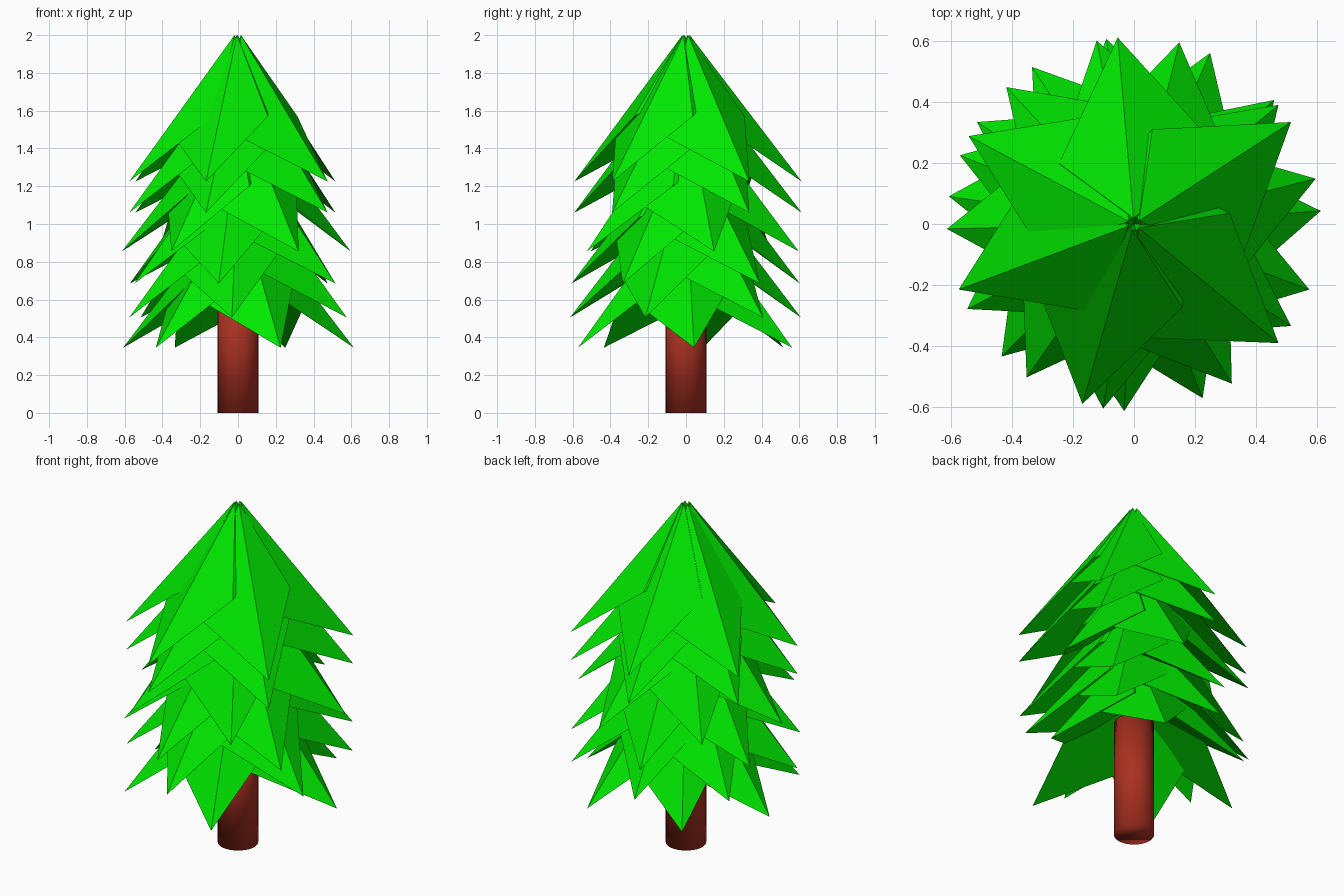
import bpy, bmesh, math
from mathutils import Matrix, Vector

if "Cube" in bpy.data.objects:
    bpy.data.objects.remove(bpy.data.objects["Cube"])


def material(name, rgb):
    m = bpy.data.materials.new(name)
    m.diffuse_color = (*rgb, 1.0)
    m.use_nodes = True
    m.node_tree.nodes["Principled BSDF"].inputs["Base Color"].default_value = m.diffuse_color
    return m


green = material("leaf green", (0.0, 0.8, 0.0))
brown = material("bark red brown", (0.40, 0.03, 0.015))

# Trunk: fully smooth-shaded cylinder reaching into the foliage
bpy.ops.mesh.primitive_cylinder_add(vertices=32, radius=0.108, depth=0.68, location=(0, 0, 0.34))
trunk = bpy.context.object
trunk.name = "trunk"
trunk.data.materials.append(brown)
bpy.ops.object.shade_smooth()

# One drooping bough: a skewed pyramid over a tilted, stretched pentagon
APEX = Vector((0.02, 0.0, 0.77))
BASE = [Vector(p) for p in (
    (0.615, 0.0, -0.005),    # outer tip
    (0.22, 0.228, 0.34),     # left shoulder
    (0.0, 0.168, 0.46),      # left inner corner
    (0.0, -0.22, 0.40),      # right inner corner
    (0.22, -0.30, 0.245),    # right shoulder
)]
BOUGH_ANGLES = (33, 95, 152, 200.5, 254, 320.5)


def bough_tier(name, tip_z, turn):
    """Ring of six overlapping closed boughs."""
    bm = bmesh.new()
    for angle in BOUGH_ANGLES:
        rot = Matrix.Rotation(math.radians(angle + turn), 4, 'Z')
        apex = bm.verts.new(rot @ APEX)
        ring = [bm.verts.new(rot @ p) for p in BASE]
        for a, b in zip(ring, ring[1:] + ring[:1]):
            bm.faces.new((apex, a, b))
        bm.faces.new(ring[::-1])
    mesh = bpy.data.meshes.new(name)
    bm.to_mesh(mesh)
    bm.free()
    mesh.materials.append(green)
    obj = bpy.data.objects.new(name, mesh)
    obj.location.z = tip_z
    bpy.context.collection.objects.link(obj)


# Six stacked tiers, each turned about the trunk (height of tips, turn in degrees)
TIERS = ((1.23, 0), (1.065, 0), (0.86, -19), (0.69, 6.5), (0.51, -53.5), (0.35, -29))
for i, (tip_z, turn) in enumerate(TIERS, 1):
    bough_tier(f"bough_tier_{i}", tip_z, turn)
